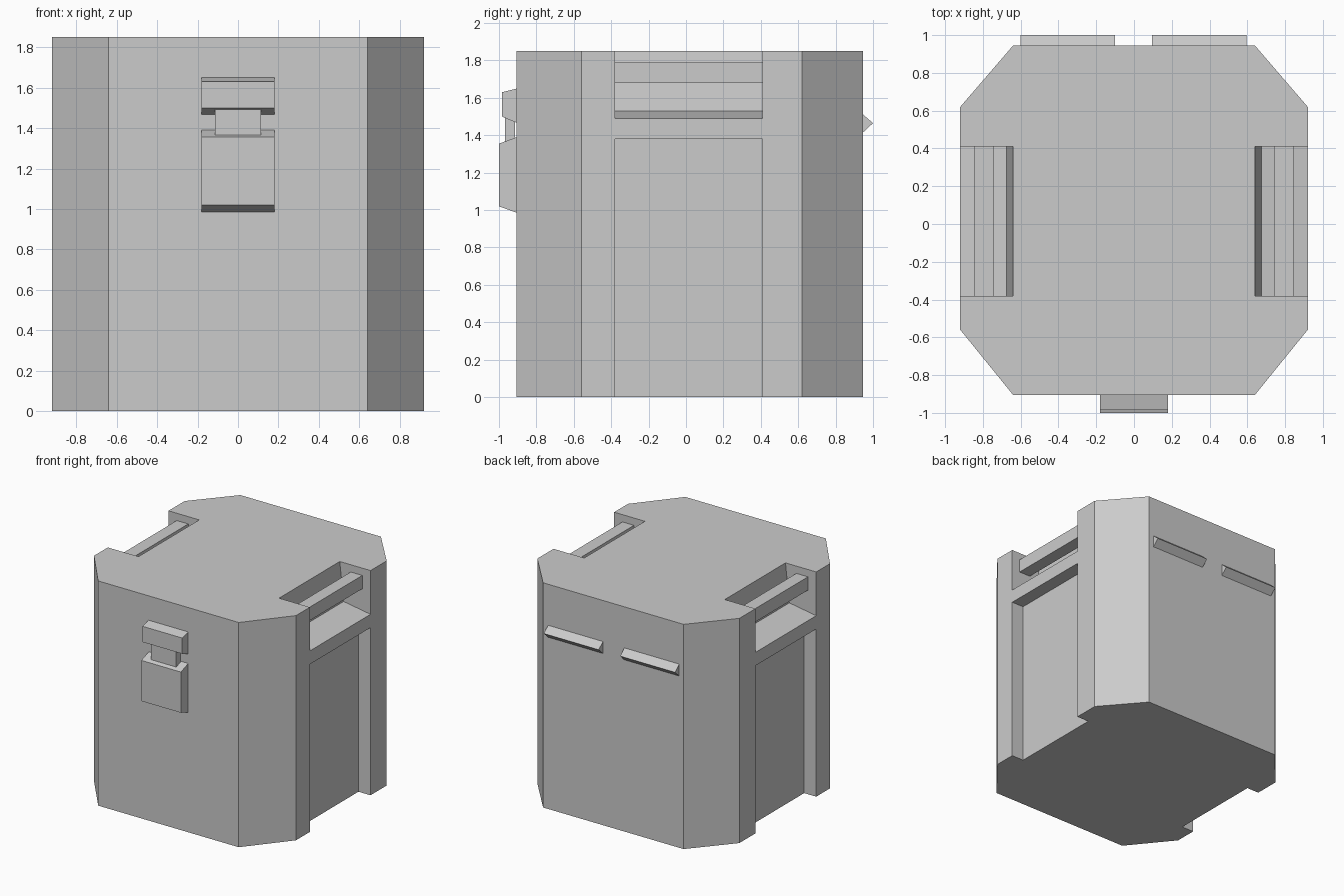
import bpy, bmesh
from mathutils import Vector

if "Cube" in bpy.data.objects:
    bpy.data.objects.remove(bpy.data.objects["Cube"])

grey = bpy.data.materials.new("plain_grey")
grey.diffuse_color = (0.6, 0.6, 0.6, 1)
grey.use_nodes = True
grey.node_tree.nodes["Principled BSDF"].inputs["Base Color"].default_value = grey.diffuse_color

SPLIT = 1.43          # seam between body and lid
Y0, Y1 = -0.38, 0.41  # side recess extent


def prism(name, pts, axis, lo, hi):
    """Extrude a 2D profile along an axis: x uses (y, z), y uses (x, z), z uses (x, y)."""
    i = "xyz".index(axis)

    def place(p, t):
        c = list(p)
        c.insert(i, t)
        return Vector(c)

    bm = bmesh.new()
    face = bm.faces.new([bm.verts.new(place(p, lo)) for p in pts])
    ext = bmesh.ops.extrude_face_region(bm, geom=[face])
    shift = place((0, 0), hi - lo)
    bmesh.ops.translate(bm, vec=shift,
                        verts=[v for v in ext["geom"] if isinstance(v, bmesh.types.BMVert)])
    bmesh.ops.recalc_face_normals(bm, faces=bm.faces)
    mesh = bpy.data.meshes.new(name)
    bm.to_mesh(mesh)
    bm.free()
    mesh.materials.append(grey)
    ob = bpy.data.objects.new(name, mesh)
    bpy.context.collection.objects.link(ob)
    return ob


def rect(a0, a1, b0, b1):
    return [(a0, b0), (a1, b0), (a1, b1), (a0, b1)]


def cut(target, cutter):
    cutter.hide_render = True
    cutter.hide_set(True)
    mod = target.modifiers.new(cutter.name, 'BOOLEAN')
    mod.operation = 'DIFFERENCE'
    mod.solver = 'EXACT'
    mod.object = cutter


def apply_cuts(ob):
    """Bake the cuts and drop the cutters."""
    cutters = [m.object for m in ob.modifiers]
    bpy.context.view_layer.update()
    dg = bpy.context.evaluated_depsgraph_get()
    mesh = bpy.data.meshes.new_from_object(ob.evaluated_get(dg))
    ob.modifiers.clear()
    ob.data = mesh
    for c in cutters:
        bpy.data.objects.remove(c)


# Eight-sided case, split into body and lid
outline = [(-0.64, -0.905), (0.64, -0.905), (0.92, -0.56), (0.92, 0.62),
           (0.64, 0.945), (-0.64, 0.945), (-0.92, 0.62), (-0.92, -0.56)]
body = prism("body", outline, "z", 0, SPLIT)
lid = prism("lid", outline, "z", SPLIT, 1.85)

for s, side in ((1, "right"), (-1, "left")):
    # Tall side recess, open at the bottom
    cut(body, prism(side + "_recess_cutter",
                    rect(s * 0.81, s * 1.0, -0.1, 1.38), "y", Y0, Y1))
    # Handle pocket with sloping floor and inner wall
    pocket = [(0.95, 1.485), (0.675, 1.53), (0.64, 1.85), (0.633, 1.914), (0.95, 1.914)]
    cut(lid, prism(side + "_pocket_cutter", [(s * x, z) for x, z in pocket], "y", Y0, Y1))
    # Grip bar across the pocket
    prism(side + "_handle_bar", rect(s * 0.74, s * 0.845, 1.68, 1.79), "y", Y0 - 0.01, Y1 + 0.01)

apply_cuts(body)
apply_cuts(lid)

# Front latch: upper catch, linking tab, lower lever
prism("latch_catch", [(-0.89, 1.653), (-0.985, 1.63), (-0.985, 1.50), (-0.89, 1.46)],
      "x", -0.18, 0.18)
prism("latch_tab", rect(-0.968, -0.915, 1.33, 1.52), "x", -0.115, 0.115)
prism("latch_lever", [(-0.89, 1.395), (-1.0, 1.355), (-1.0, 1.02), (-0.89, 0.98)],
      "x", -0.18, 0.18)

# Two wedge hinges on the back
for name, x0 in (("left_hinge", -0.60), ("right_hinge", 0.095)):
    prism(name, [(0.93, 1.525), (1.0, 1.465), (0.93, 1.40)], "x", x0, x0 + 0.5)
